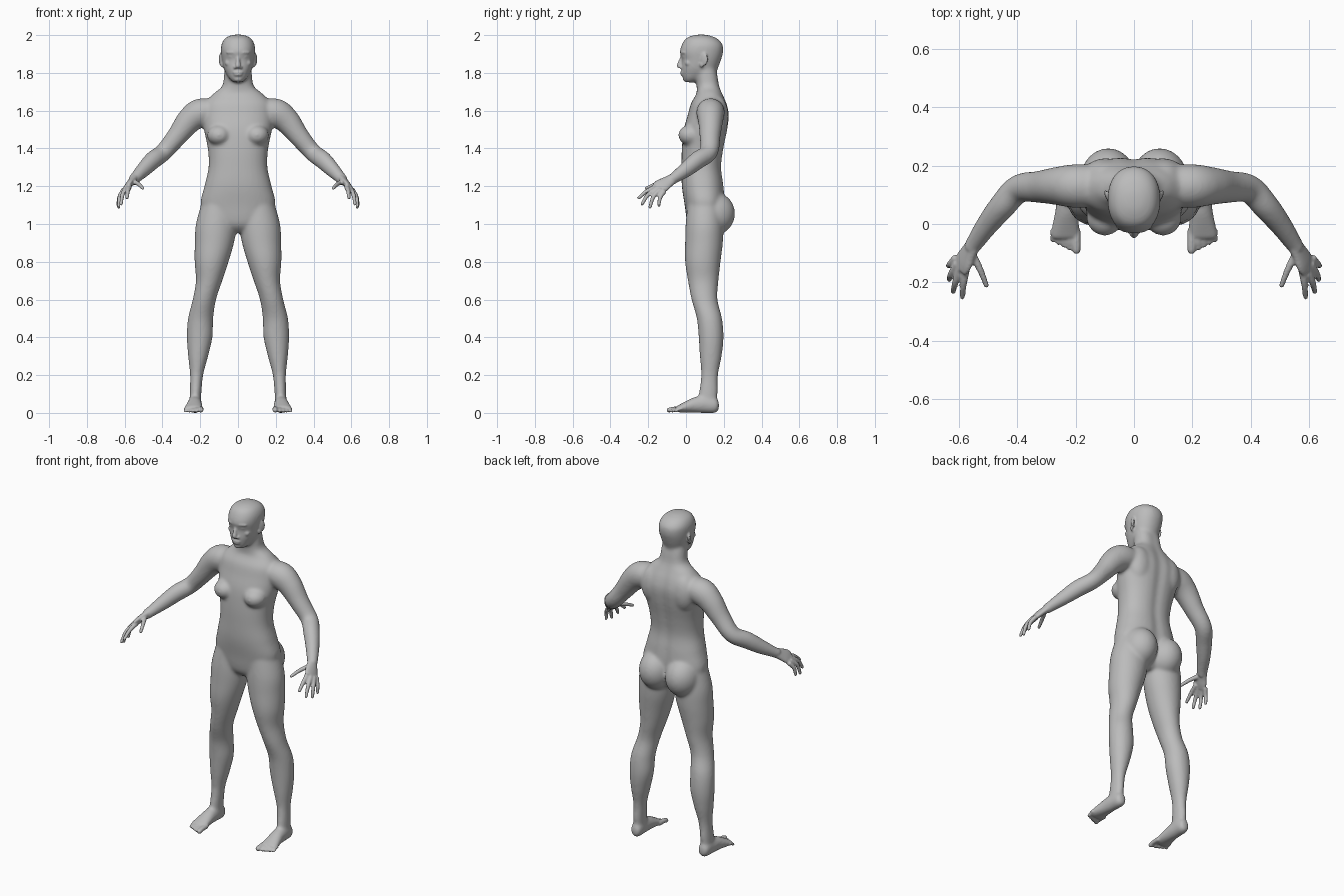
import bpy, bmesh, math
from mathutils import Vector, Matrix

cube = bpy.data.objects.get("Cube")
if cube:
    bpy.data.objects.remove(cube)

skin = bpy.data.materials.new("plain grey")
skin.use_nodes = True
skin.diffuse_color = (0.5, 0.5, 0.5, 1)
skin.node_tree.nodes["Principled BSDF"].inputs["Base Color"].default_value = skin.diffuse_color


def finish(bm, name):
    bmesh.ops.recalc_face_normals(bm, faces=bm.faces)
    mesh = bpy.data.meshes.new(name)
    bm.to_mesh(mesh)
    bm.free()
    ob = bpy.data.objects.new(name, mesh)
    bpy.context.collection.objects.link(ob)
    mesh.materials.append(skin)
    return ob


def spline(rows, steps=5):
    """Smooth curve through rows of numbers."""
    out = []
    for i in range(len(rows) - 1):
        a, b, c, d = (rows[min(max(i + k, 0), len(rows) - 1)] for k in (-1, 0, 1, 2))
        for s in range(steps):
            t = s / steps
            out.append([q + t / 2 * (r - p + t * (2*p - 5*q + 4*r - w + t * (3*(q - r) + w - p)))
                        for p, q, r, w in zip(a, b, c, d)])
    return out + [list(rows[-1])]


def loft(name, rows, u=None, v=None, side=1, power=2, groove=0, n=32):
    """Skin over ellipses; rows are x, y, z, half width, half depth."""
    rows = spline(rows)
    bm = bmesh.new()
    rings = []
    for i, (x, y, z, ru, rv) in enumerate(rows):
        if u is None or v is None:
            tangent = (Vector(rows[min(i + 1, len(rows) - 1)][:3]) - Vector(rows[max(i - 1, 0)][:3])).normalized()
            guide = Vector(u or (0, 0, 1))
            vv = tangent.cross(guide).normalized()
            uu = vv.cross(tangent)
        else:
            uu, vv = Vector(u), Vector(v)
        ring = []
        for k in range(n):
            c, s = math.cos(math.tau * k / n), math.sin(math.tau * k / n)
            a = math.copysign(abs(c) ** (2 / power), c) * abs(ru)
            b = math.copysign(abs(s) ** (2 / power), s) * abs(rv)
            if s > 0:
                b *= 1 - groove * math.exp(-(a / 0.03) ** 2)
            p = Vector((x, y, z)) + uu * a + vv * b
            ring.append(bm.verts.new((p.x * side, p.y, p.z)))
        rings.append(ring)
    for r, q in zip(rings, rings[1:]):
        for k in range(n):
            bm.faces.new((r[k], r[(k + 1) % n], q[(k + 1) % n], q[k]))
    bm.faces.new(rings[0])
    bm.faces.new(rings[-1])
    return finish(bm, name)


def blob(name, centre, radii, side=1, tilt=0):
    bm = bmesh.new()
    m = (Matrix.Translation((centre[0] * side, centre[1], centre[2]))
         @ Matrix.Rotation(tilt * side, 4, "Z") @ Matrix.Diagonal((*radii, 1)))
    bmesh.ops.create_uvsphere(bm, u_segments=24, v_segments=16, radius=1, matrix=m)
    return finish(bm, name)


def fuse(parts, name, voxel, rounds):
    """Merge overlapping parts into one smooth skin."""
    bpy.ops.object.select_all(action="DESELECT")
    for p in parts:
        p.select_set(True)
    bpy.context.view_layer.objects.active = parts[0]
    bpy.ops.object.join()
    ob = parts[0]
    ob.name = name
    mod = ob.modifiers.new("merge", "REMESH")
    mod.mode, mod.voxel_size = "VOXEL", voxel
    mod = ob.modifiers.new("soften", "SMOOTH")
    mod.factor, mod.iterations = 0.5, rounds
    for m in list(ob.modifiers):
        bpy.ops.object.modifier_apply(modifier=m.name)
    return ob


X, Y, Z = (1, 0, 0), (0, 1, 0), (0, 0, 1)

# Torso and neck
masses = [loft("torso", [
    (0, .10, .955, .03, .05), (0, .10, 1, .15, .09), (0, .10, 1.1, .198, .107),
    (0, .09, 1.2, .178, .112), (0, .083, 1.3, .156, .107), (0, .09, 1.4, .16, .112),
    (0, .105, 1.5, .18, .117), (0, .12, 1.58, .185, .11), (0, .122, 1.64, .175, .095),
    (0, .125, 1.69, .13, .07), (0, .118, 1.73, .084, .062), (0, .11, 1.79, .074, .06),
    (0, .105, 1.84, .07, .05)], X, Y, power=2.3, groove=.09)]

# Head
masses.append(loft("head", [
    (0, .02, 1.75, .026, .024), (0, .035, 1.77, .046, .051), (0, .065, 1.8, .065, .088),
    (0, .073, 1.83, .077, .098), (0, .082, 1.87, .085, .104), (0, .082, 1.91, .09, .115),
    (0, .086, 1.95, .088, .108), (0, .082, 1.982, .07, .083), (0, .08, 1.998, .04, .045),
    (0, .08, 2.003, .012, .015)], X, Y, power=2.2))

for s in (1, -1):
    # Chest, shoulder blades and buttocks
    masses += [
        blob("breast", (.1, .025, 1.47), (.064, .066, .055), s),
        blob("shoulder_blade", (.1, .165, 1.57), (.075, .06, .11), s),
        blob("buttock", (.088, .147, 1.055), (.098, .113, .115), s)]
    # Legs
    masses.append(loft("leg", [
        (.10, .10, 1.12, .09, .09), (.115, .098, 1, .108, .1), (.125, .095, .9, .104, .1),
        (.14, .089, .8, .09, .094), (.153, .091, .7, .07, .081), (.178, .098, .6, .062, .069),
        (.198, .124, .5, .067, .067), (.203, .133, .4, .068, .066), (.211, .131, .3, .053, .058),
        (.219, .125, .2, .035, .045), (.225, .118, .1, .031, .05), (.226, .115, .04, .03, .045)],
        X, Y, s))
    # Feet
    masses.append(loft("foot", [
        (.225, .175, .038, .018, .022), (.226, .155, .041, .033, .042), (.228, .1, .046, .036, .047),
        (.23, .045, .042, .04, .042), (.233, 0, .032, .047, .031), (.235, -.035, .023, .053, .021),
        (.236, -.055, .02, .05, .014)], X, Z, s))
    # Arms
    masses.append(loft("arm", [
        (.12, .13, 1.6, .06, .07), (.2, .13, 1.588, .076, .075), (.26, .13, 1.545, .068, .066),
        (.325, .127, 1.462, .054, .055), (.395, .12, 1.38, .047, .049), (.45, .062, 1.338, .048, .046),
        (.5, 0, 1.288, .041, .039), (.545, -.065, 1.242, .03, .031),
        (.562, -.09, 1.226, .03, .027)], side=s))

body = fuse(masses, "body", .008, 12)

details = [body]
# Nose, lips, chin
details += [
    loft("nose", [(0, -.016, 1.893, .009, .01), (0, -.027, 1.865, .01, .012),
                  (0, -.035, 1.838, .014, .014), (0, -.032, 1.826, .013, .011)], X, Y),
    blob("upper_lip", (0, -.019, 1.803), (.027, .011, .007)),
    blob("lower_lip", (0, -.017, 1.79), (.023, .012, .007)),
    blob("chin", (0, -.001, 1.768), (.024, .016, .015))]

for s in (1, -1):
    # Brows, eyelids, nostrils, cheeks and ears
    details += [
        blob("brow", (.036, -.014, 1.908), (.03, .013, .008), s, .4),
        blob("eyelid", (.036, -.007, 1.886), (.018, .012, .008), s, .4),
        blob("nostril", (.014, -.024, 1.829), (.009, .012, .008), s),
        blob("cheek", (.05, .012, 1.852), (.02, .018, .018), s),
        blob("ear", (.09, .095, 1.872), (.008, .023, .036), s, -.45),
        blob("ear_lobe", (.085, .083, 1.845), (.008, .012, .016), s, -.45)]
    # Palm, flat between wrist and knuckles
    details.append(loft("palm", [
        (.547, -.068, 1.24, .024, .028), (.566, -.098, 1.222, .019, .035),
        (.582, -.128, 1.203, .017, .043), (.594, -.15, 1.188, .013, .04)],
        (.75, .1, .65), side=s))
    # Fingers and thumb: knuckle, middle joint, tip
    for name, root, joint, tip in (
            ("thumb", (.555, -.1, 1.225), (.527, -.155, 1.212), (.505, -.21, 1.19)),
            ("index_finger", (.574, -.15, 1.2), (.583, -.205, 1.175), (.587, -.25, 1.138)),
            ("middle_finger", (.592, -.147, 1.191), (.611, -.2, 1.156), (.619, -.232, 1.106)),
            ("ring_finger", (.604, -.135, 1.182), (.626, -.172, 1.145), (.632, -.19, 1.09)),
            ("little_finger", (.608, -.115, 1.175), (.629, -.137, 1.14), (.635, -.143, 1.1))):
        details.append(loft(name, [(*root, .014, .014), (*joint, .0115, .0115), (*tip, .009, .009)],
                            X, side=s, n=16))
        details.append(blob(name + "_tip", tip, (.009, .009, .009), s))
    # Toes, largest on the inside
    for i in range(5):
        r = .015 if i == 0 else .0115 - .0005 * i
        x = .197 + .019 * i + (.004 if i else 0)
        tip = -.088 + .0085 * i
        details.append(loft("toe", [(x, -.02, .022, r, r), (x, tip + .02, .02, r, r * .85),
                                    (x, tip, r, r, r * .9)], X, Z, s, n=16))
        details.append(blob("toe_tip", (x, tip, r), (r, r, r * .9), s))

body = fuse(details, "body", .0055, 3)
bpy.ops.object.shade_smooth()
